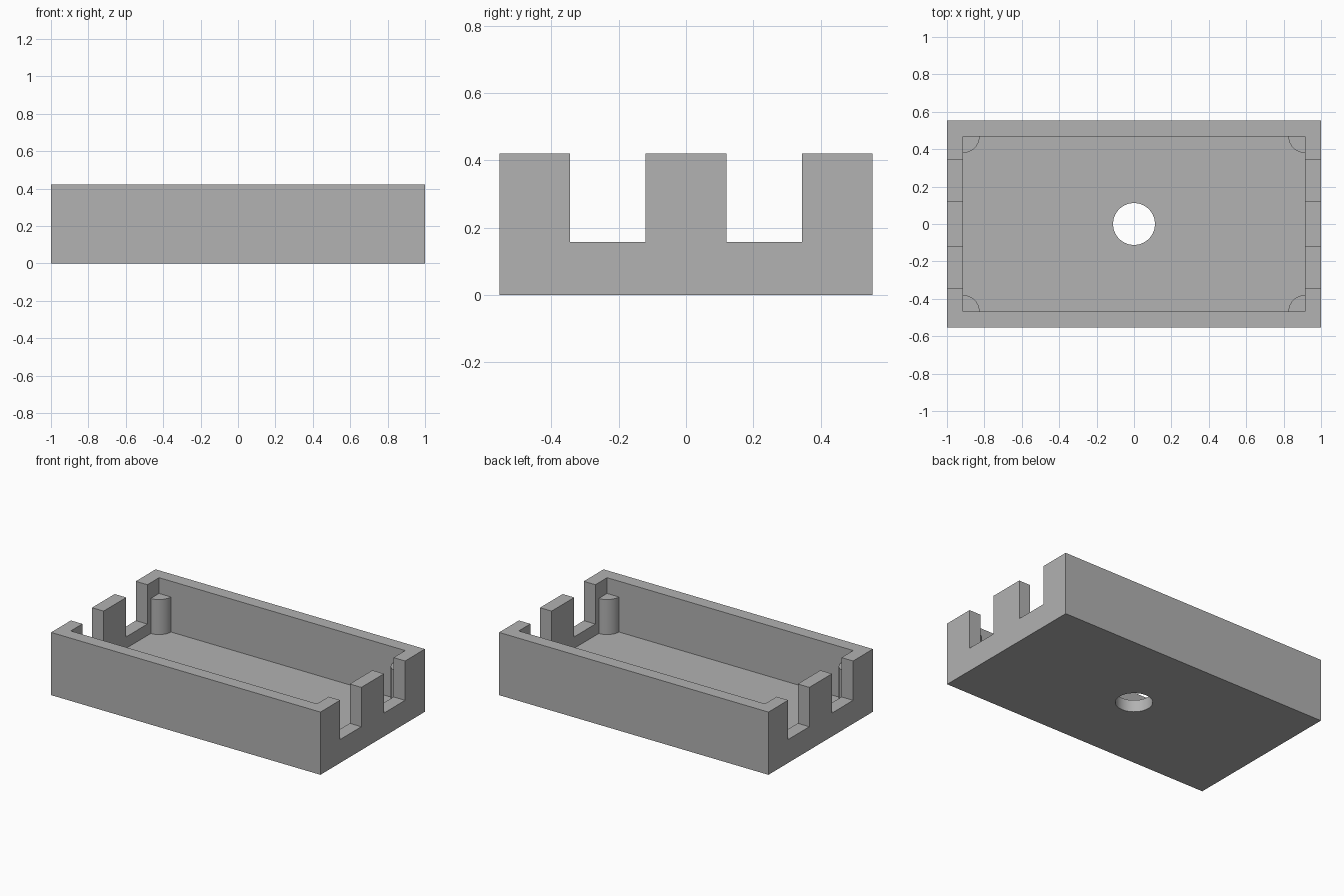
import bpy
import bmesh
from math import cos, sin, pi, radians

cube = bpy.data.objects.get("Cube")
if cube:
    bpy.data.objects.remove(cube, do_unlink=True)

# Main dimensions
HALF_X, HALF_Y, HEIGHT = 1.0, 0.554, 0.421
WALL, FLOOR = 0.086, 0.08
IN_X, IN_Y = HALF_X - WALL, HALF_Y - WALL
NOTCH_IN, NOTCH_OUT, NOTCH_Z = 0.12, 0.344, 0.157
HOLE_R = 0.112
POST_R, POST_TOP = 0.088, 0.315

grey = bpy.data.materials.new("plain grey")
grey.use_nodes = True
colour = (0.445, 0.445, 0.445, 1)
grey.diffuse_color = colour
grey.node_tree.nodes["Principled BSDF"].inputs["Base Color"].default_value = colour


def prism(name, outline, z0, z1):
    """Extrude a counter-clockwise outline from z0 up to z1."""
    bm = bmesh.new()
    base = bm.faces.new([bm.verts.new((x, y, z0)) for x, y in outline])
    top = bmesh.ops.extrude_face_region(bm, geom=[base])["geom"]
    verts = [v for v in top if isinstance(v, bmesh.types.BMVert)]
    bmesh.ops.translate(bm, verts=verts, vec=(0, 0, z1 - z0))
    if not any(f.normal.z < 0 for f in bm.faces) or len(bm.faces) < len(outline) + 2:
        bm.faces.new([v for v in bm.verts if v not in verts])
    bmesh.ops.recalc_face_normals(bm, faces=bm.faces)
    mesh = bpy.data.meshes.new(name)
    bm.to_mesh(mesh)
    bm.free()
    mesh.materials.append(grey)
    obj = bpy.data.objects.new(name, mesh)
    bpy.context.collection.objects.link(obj)
    return obj


def rect(x0, x1, y0, y1):
    return [(x0, y0), (x1, y0), (x1, y1), (x0, y1)]


def arc(cx, cy, r, start, sweep, steps):
    return [(cx + r * cos(start + sweep * i / steps),
             cy + r * sin(start + sweep * i / steps)) for i in range(steps + 1)]


def activate(obj):
    bpy.ops.object.select_all(action='DESELECT')
    obj.select_set(True)
    bpy.context.view_layer.objects.active = obj


def smooth(obj):
    activate(obj)
    bpy.ops.object.shade_smooth_by_angle(angle=radians(30))


# Open tray: solid block minus cavity, end-wall notches and floor hole
tray = prism("tray", rect(-HALF_X, HALF_X, -HALF_Y, HALF_Y), 0, HEIGHT)
cutters = [
    prism("cavity_cutter", rect(-IN_X, IN_X, -IN_Y, IN_Y), FLOOR, 1),
    prism("left_notch_cutter", rect(-2, 2, NOTCH_IN, NOTCH_OUT), NOTCH_Z, 1),
    prism("right_notch_cutter", rect(-2, 2, -NOTCH_OUT, -NOTCH_IN), NOTCH_Z, 1),
    prism("hole_cutter", arc(0, 0, HOLE_R, 0, 2 * pi, 64)[:-1], -1, 1),
]
activate(tray)
for cutter in cutters:
    cutter.hide_render = True
    cut = tray.modifiers.new(cutter.name, 'BOOLEAN')
    cut.operation = 'DIFFERENCE'
    cut.solver = 'EXACT'
    cut.object = cutter
    bpy.ops.object.modifier_apply(modifier=cut.name)
for cutter in cutters:
    bpy.data.objects.remove(cutter, do_unlink=True)
smooth(tray)

# Quarter-round support posts in the inner corners
corners = [("back_left", 1, 1, pi), ("back_right", -1, 1, 1.5 * pi),
           ("front_right", -1, -1, 0), ("front_left", 1, -1, 0.5 * pi)]
for label, sx, sy, start in corners:
    cx, cy = sx * IN_X, sy * IN_Y
    outline = [(cx, cy)] + arc(cx, cy, POST_R, start, pi / 2, 16)
    smooth(prism(label + "_post", outline, FLOOR, POST_TOP))
